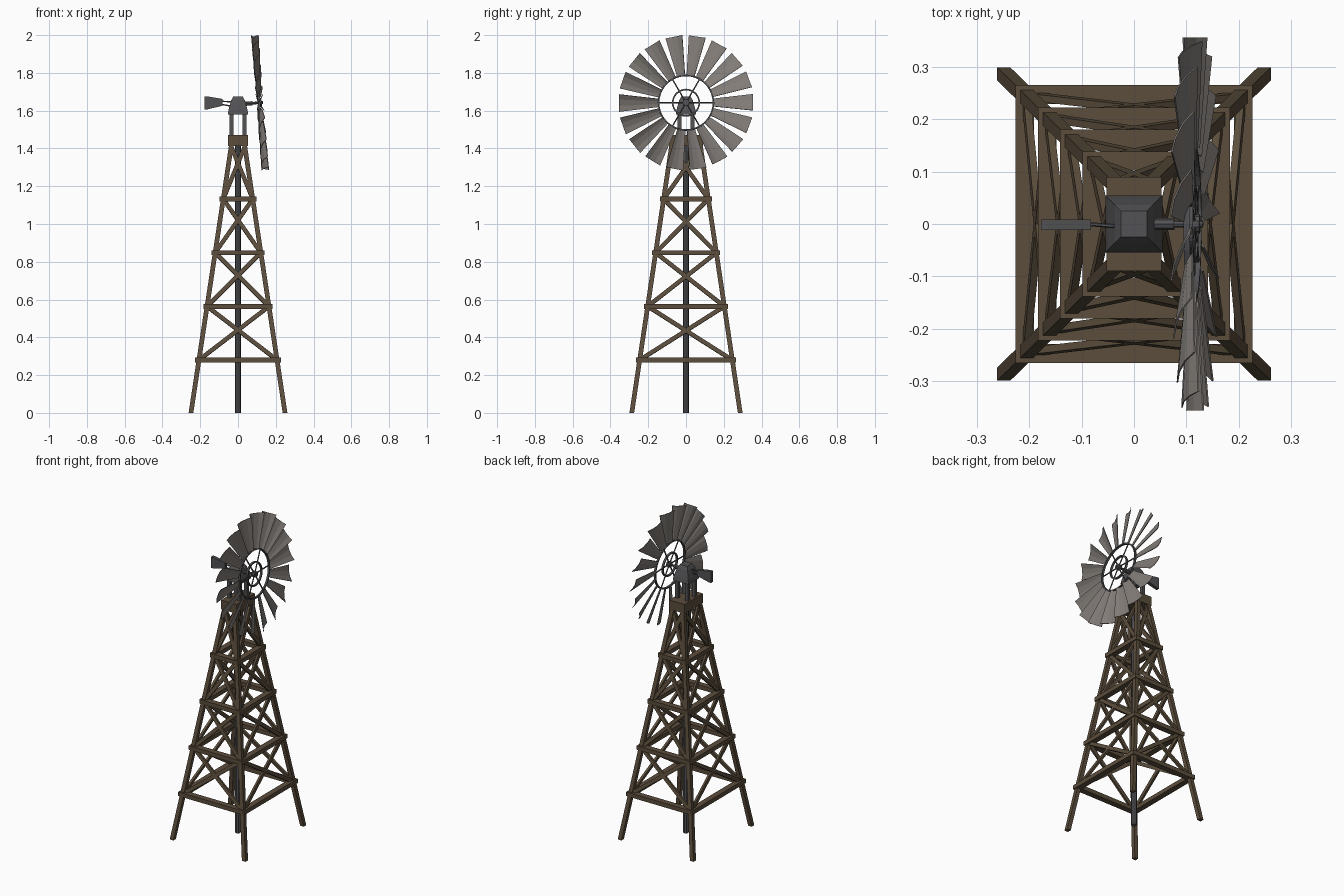
import bpy, bmesh, math
from mathutils import Vector, Matrix

if "Cube" in bpy.data.objects:
    bpy.data.objects.remove(bpy.data.objects["Cube"])

def material(name, rgb):
    m = bpy.data.materials.new(name)
    m.diffuse_color = (*rgb, 1)
    m.use_nodes = True
    m.node_tree.nodes["Principled BSDF"].inputs["Base Color"].default_value = m.diffuse_color
    return m

WOOD = material("wood", (0.105, 0.075, 0.045))
IRON = material("dark_iron", (0.085, 0.085, 0.09))
TIN = material("tin", (0.22, 0.20, 0.185))

def finish(bm, name, mat, matrix=None):
    bmesh.ops.recalc_face_normals(bm, faces=bm.faces)
    me = bpy.data.meshes.new(name)
    bm.to_mesh(me)
    bm.free()
    ob = bpy.data.objects.new(name, me)
    me.materials.append(mat)
    bpy.context.collection.objects.link(ob)
    if matrix:
        ob.matrix_world = matrix
    return ob

def loft(bm, rings):
    """Skin a list of closed point rings and cap both ends."""
    vs = [[bm.verts.new(p) for p in r] for r in rings]
    n = len(vs[0])
    for a, b in zip(vs, vs[1:]):
        for i in range(n):
            bm.faces.new((a[i], a[(i + 1) % n], b[(i + 1) % n], b[i]))
    bm.faces.new(vs[0][::-1])
    bm.faces.new(vs[-1])

def rect(x, y, z, hx, hy):
    return [(x - hx, y - hy, z), (x + hx, y - hy, z), (x + hx, y + hy, z), (x - hx, y + hy, z)]

def beam(bm, a, b, w, d, out):
    """Rectangular bar from a to b, d deep along the direction 'out'."""
    a, b, out = Vector(a), Vector(b), Vector(out)
    side = (b - a).cross(out).normalized() * w / 2
    dep = side.cross(b - a).normalized() * d / 2
    loft(bm, [[p - side - dep, p + side - dep, p + side + dep, p - side + dep] for p in (a, b)])

def rod(bm, a, b, r, n=8):
    a, b = Vector(a), Vector(b)
    q = (b - a).to_track_quat('Z', 'Y')
    ring = [q @ Vector((r * math.cos(2 * math.pi * i / n), r * math.sin(2 * math.pi * i / n), 0)) for i in range(n)]
    loft(bm, [[p + v for v in ring] for p in (a, b)])

def leg_at(z):
    return 0.249 - 0.151 * z, 0.287 - 0.149 * z

# Four battered legs
bm = bmesh.new()
for sx in (-1, 1):
    for sy in (-1, 1):
        loft(bm, [rect(sx * leg_at(z)[0], sy * leg_at(z)[1], z, 0.0125, 0.0125) for z in (0, 1.43)])
finish(bm, "tower_legs", WOOD)

# Horizontal girts round the tower
levels = [0.28, 0.564, 0.848, 1.132, 1.41]
bm = bmesh.new()
for z in levels[:4]:
    x, y = (v + 0.002 for v in leg_at(z))
    for s in (-1, 1):
        beam(bm, (-x - 0.018, s * y, z), (x + 0.018, s * y, z), 0.026, 0.036, (0, 1, 0))
        beam(bm, (s * x, -y - 0.018, z), (s * x, y + 0.018, z), 0.026, 0.036, (1, 0, 0))
finish(bm, "tower_girts", WOOD)

# Crossed braces on all four faces
bm = bmesh.new()
for z0, z1 in zip(levels, levels[1:]):
    (x0, y0), (x1, y1) = leg_at(z0), leg_at(z1)
    for s in (-1, 1):
        for t in (-1, 1):
            beam(bm, (-t * x0, s * y0, z0), (t * x1, s * y1, z1), 0.022, 0.014, (0, s, 0.15))
            beam(bm, (s * x0, -t * y0, z0), (s * x1, t * y1, z1), 0.022, 0.014, (s, 0, 0.15))
finish(bm, "tower_braces", WOOD)

# Wooden cap
bm = bmesh.new()
loft(bm, [rect(0, 0, z, 0.053, 0.09) for z in (1.412, 1.47)])
finish(bm, "tower_cap", WOOD)

# Well pipe
bm = bmesh.new()
rod(bm, (0, 0, 0), (0, 0, 1.44), 0.016)
finish(bm, "well_pipe", IRON)

# Gearbox posts and tapered housing
bm = bmesh.new()
for sx in (-1, 1):
    for sy in (-1, 1):
        loft(bm, [rect(sx * 0.034, sy * 0.034, z, 0.01, 0.01) for z in (1.46, 1.59)])
finish(bm, "gearbox_posts", IRON)
bm = bmesh.new()
loft(bm, [rect(0, 0, z, h, h) for z, h in ((1.58, 0.054), (1.605, 0.05), (1.655, 0.036), (1.675, 0.025))])
finish(bm, "gearbox_housing", IRON)

# Tail vane and its arms
bm = bmesh.new()
loft(bm, [[(x, -0.011, 1.64 + lo), (x, 0.009, 1.64 + lo), (x, 0.009, 1.64 + hi), (x, -0.011, 1.64 + hi)]
          for x, lo, hi in ((-0.178, -0.034, 0.036), (-0.165, -0.034, 0.036), (-0.082, -0.014, 0.022))])
finish(bm, "tail_vane", IRON)
bm = bmesh.new()
for s in (-1, 1):
    rod(bm, (-0.09, 0, 1.642 + s * 0.008), (-0.025, -0.005, 1.634 + s * 0.012), 0.004, 6)
finish(bm, "tail_arms", IRON)

# Rotor frame: axis along local x, tilted slightly upward
ROTOR = Matrix.Translation((0.112, 0, 1.642)) @ Matrix.Rotation(math.radians(-4.4), 4, 'Y')

def polar(r, a, x=0.0):
    return Vector((x, r * math.cos(a), r * math.sin(a)))

bm = bmesh.new()
rod(bm, (-0.1, 0, 0), (0.02, 0, 0), 0.007)
rod(bm, (-0.078, 0, 0), (-0.035, 0, 0), 0.011)
rod(bm, (-0.008, 0, 0), (0.014, 0, 0), 0.018, 10)
finish(bm, "rotor_hub", IRON, ROTOR)

bm = bmesh.new()
for i in range(6):
    a = i * math.pi / 3
    rod(bm, (0.003, 0, 0), polar(0.15, a), 0.004, 6)
for r in (0.07, 0.145):
    n = 36
    prof = ((-0.004, -0.006), (0.004, -0.006), (0.004, 0.006), (-0.004, 0.006))
    vs = [[bm.verts.new(polar(r + dr, 2 * math.pi * i / n, dx)) for dr, dx in prof] for i in range(n)]
    for i in range(n):
        for j in range(4):
            k, m = (i + 1) % n, (j + 1) % 4
            bm.faces.new((vs[i][j], vs[i][m], vs[k][m], vs[k][j]))
finish(bm, "rotor_spokes_and_rings", IRON, ROTOR)

# Eighteen pitched, slightly cupped blades
bm = bmesh.new()
pitch = math.radians(23)
for i in range(18):
    a = i * math.pi / 9
    R, T, X = polar(1, a), polar(1, a + math.pi / 2), Vector((1, 0, 0))
    chord = T * math.cos(pitch) - X * math.sin(pitch)
    nrm = X * math.cos(pitch) + T * math.sin(pitch)
    rings = []
    for r, w in ((0.145, 0.046), (0.356, 0.098)):
        us = (-0.5, -0.18, 0.18, 0.5)
        mid = [R * r + chord * u * w + nrm * w * 0.35 * (u * u - 0.1) for u in us]
        rings.append([p + nrm * 0.0015 for p in mid] + [p - nrm * 0.0015 for p in mid[::-1]])
    loft(bm, rings)
finish(bm, "rotor_blades", TIN, ROTOR)
